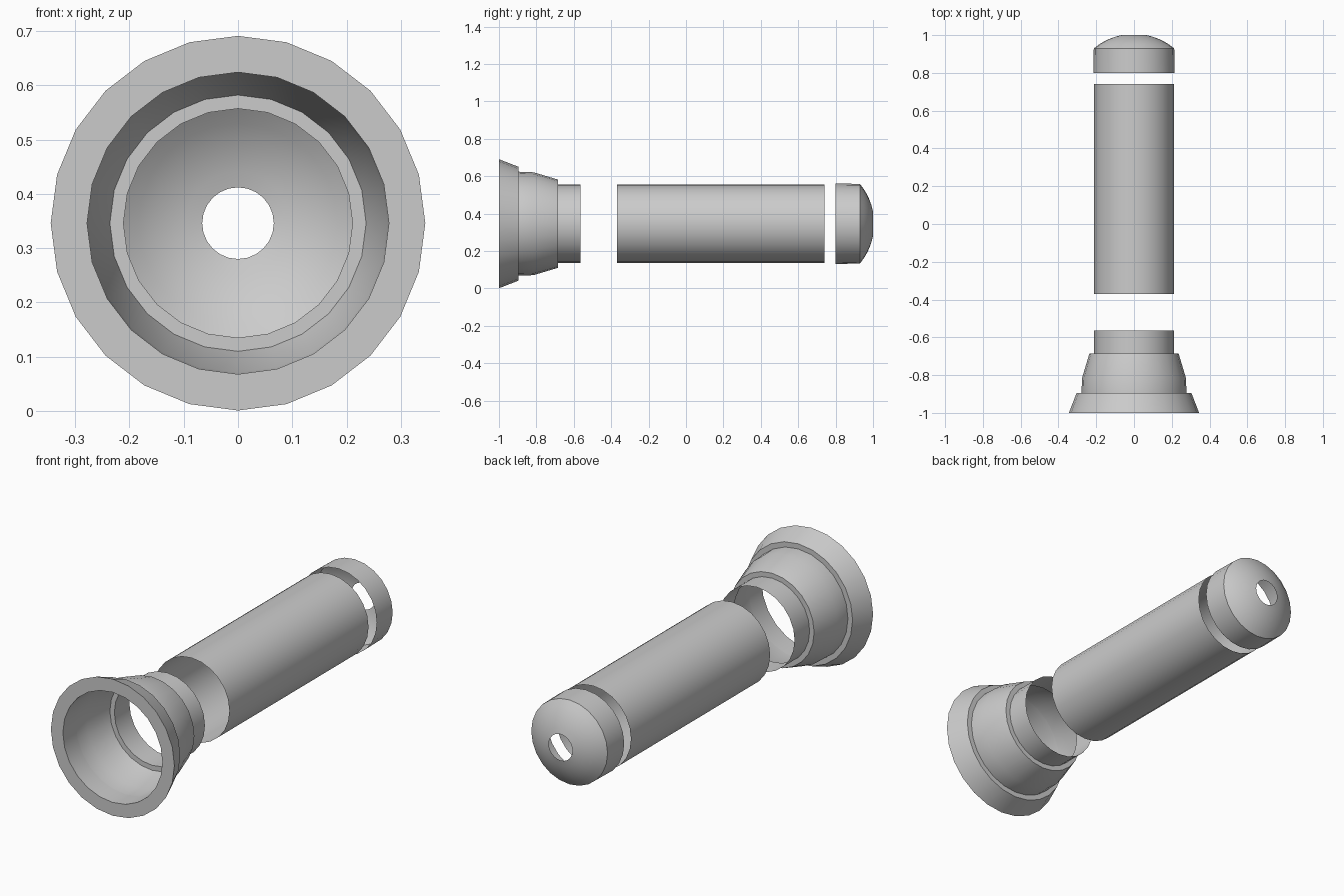
import bpy, bmesh, math

if "Cube" in bpy.data.objects:
    bpy.data.objects.remove(bpy.data.objects["Cube"])

SIDES = 24
CENTRE_Z = 0.346


def lathe(name, profile, closed=False):
    """Spin a (y, radius) profile around the long axis."""
    bm = bmesh.new()
    rings = []
    for y, r in profile:
        ring = []
        for i in range(SIDES):
            a = 2 * math.pi * i / SIDES
            ring.append(bm.verts.new((r * math.sin(a), y, CENTRE_Z + r * math.cos(a))))
        rings.append(ring)
    pairs = list(zip(rings, rings[1:]))
    if closed:
        pairs.append((rings[-1], rings[0]))
    for a, b in pairs:
        for i in range(SIDES):
            j = (i + 1) % SIDES
            bm.faces.new((a[i], a[j], b[j], b[i]))
    bmesh.ops.recalc_face_normals(bm, faces=bm.faces)
    mesh = bpy.data.meshes.new(name)
    bm.to_mesh(mesh)
    bm.free()
    obj = bpy.data.objects.new(name, mesh)
    bpy.context.collection.objects.link(obj)
    bpy.ops.object.select_all(action='DESELECT')
    obj.select_set(True)
    bpy.context.view_layer.objects.active = obj
    bpy.ops.object.shade_smooth_by_angle(angle=math.radians(30))
    return obj


# Flared front rim with a flat face
lathe("lens_bezel", [(-1.0, 0.345), (-0.895, 0.304), (-0.895, 0.278), (-1.0, 0.278)], closed=True)

# Stepped head shell narrowing to the neck
lathe("head", [(-0.895, 0.278), (-0.815, 0.275), (-0.685, 0.236),
               (-0.685, 0.211), (-0.565, 0.211)])

# Open main barrel
lathe("barrel", [(-0.37, 0.211), (0.74, 0.211)])

# Tail cap: short sleeve and dome with a central hole
dome = []
centre, radius = 0.672, 0.3345
for k in range(6):
    r = 0.213 + (0.066 - 0.213) * k / 5
    dome.append((centre + math.sqrt(radius ** 2 - r ** 2), r))
lathe("tail_cap", [(0.80, 0.215)] + dome)
